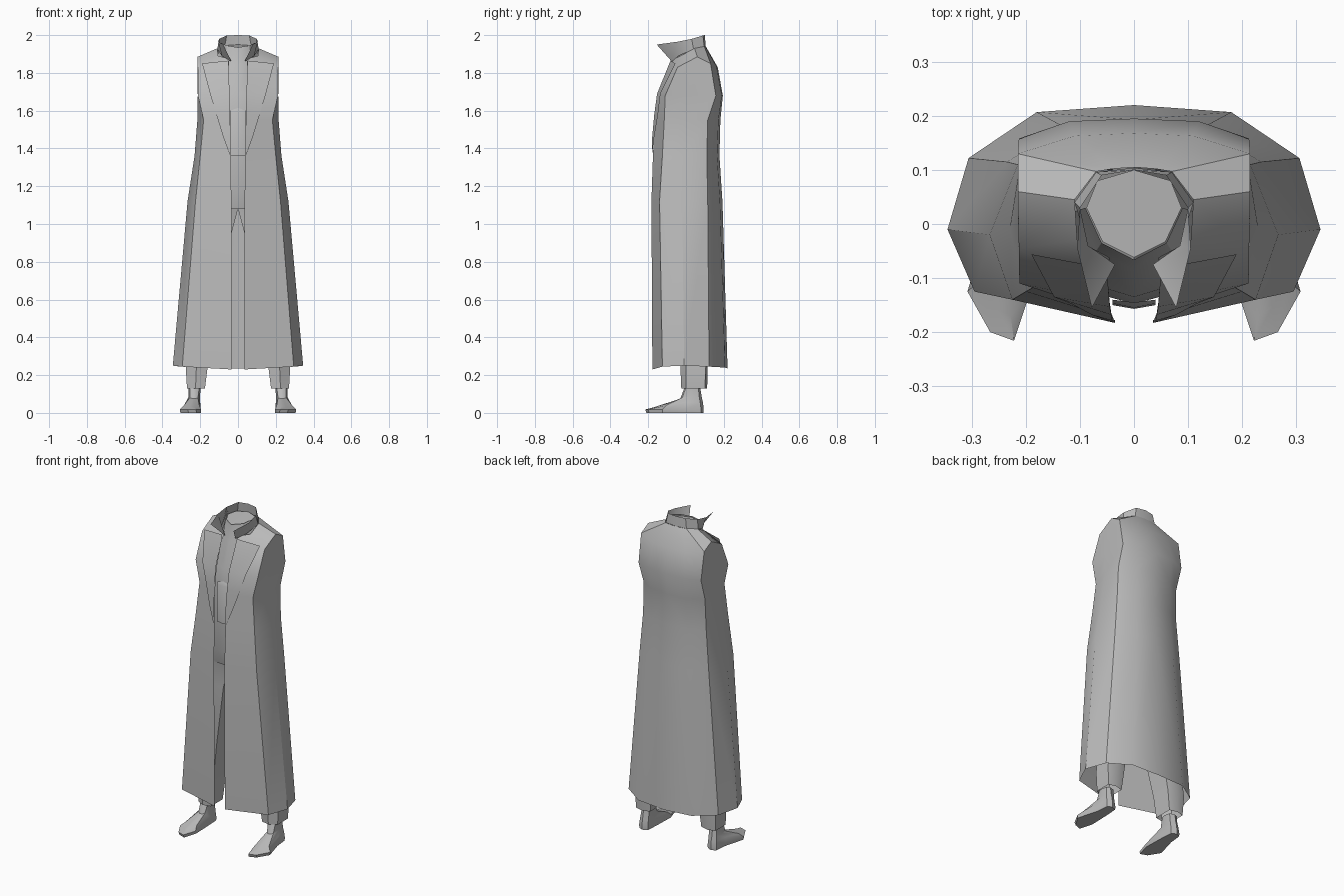
import bpy, bmesh, math

grey = bpy.data.materials.new("cloth grey")
grey.diffuse_color = (0.5, 0.5, 0.5, 1)


def build(name, verts, faces, mirror=True, angle=30, recalc=False):
    me = bpy.data.meshes.new(name)
    me.from_pydata(verts, [], faces)
    me.materials.append(grey)
    if recalc:
        bm = bmesh.new()
        bm.from_mesh(me)
        bmesh.ops.recalc_face_normals(bm, faces=bm.faces)
        bm.to_mesh(me)
        bm.free()
    ob = bpy.data.objects.new(name, me)
    bpy.context.collection.objects.link(ob)
    if mirror:
        m = ob.modifiers.new("Mirror", 'MIRROR')
        m.use_clip = True
        m.merge_threshold = 0.0005
    bpy.ops.object.select_all(action='DESELECT')
    ob.select_set(True)
    bpy.context.view_layer.objects.active = ob
    bpy.ops.object.shade_smooth_by_angle(angle=math.radians(angle))
    return ob


def loft(name, rows, closed=False, caps=False, **kw):
    """Skin a list of equal-length point rows."""
    n = len(rows[0])
    faces = []
    for r in range(len(rows) - 1):
        for i in range(n if closed else n - 1):
            j = (i + 1) % n
            faces.append((r * n + i, r * n + j, (r + 1) * n + j, (r + 1) * n + i))
    if caps:
        faces.append(tuple(range(n))[::-1])
        faces.append(tuple(range((len(rows) - 1) * n, len(rows) * n)))
    return build(name, [p for r in rows for p in r], faces, **kw)


def level(z, *xy):
    return [(x, y, z) for x, y in xy]


# Long coat: half sheet from the open front edge round to the back centre
coat = [
    [(.035, -.178, .23), (.295, -.125, .245), (.345, -.01, .25),
     (.306, .122, .245), (.18, .207, .24), (0, .22, .235)],
    level(1.12, (.035, -.183), (.225, -.14), (.267, -.02), (.235, .115), (.13, .18), (0, .193)),
    level(1.36, (.038, -.175), (.2, -.125), (.23, -.01), (.215, .11), (.12, .165), (0, .177)),
    level(1.55, (.042, -.165), (.182, -.115), (.215, 0), (.21, .115), (.12, .172), (0, .182)),
    level(1.68, (.045, -.145), (.212, -.11), (.213, 0), (.213, .158), (.12, .19), (0, .195)),
    [(.05, -.09, 1.83), (.213, -.045, 1.83), (.215, .06, 1.885),
     (.215, .13, 1.85), (.11, .163, 1.83), (0, .168, 1.83)],
    [(.045, -.062, 1.875), (.105, -.03, 1.89), (.11, .045, 1.93),
     (.07, .097, 1.94), (.04, .102, 1.94), (0, .105, 1.94)],
]
loft("coat", coat)

# Lapels lying just proud of the chest
loft("lapel", [
    [(.038, -.181, 1.36), (.045, -.18, 1.37)],
    [(.04, -.179, 1.46), (.078, -.168, 1.46)],
    [(.042, -.168, 1.58), (.115, -.148, 1.58)],
    [(.045, -.153, 1.69), (.148, -.135, 1.69)],
    [(.05, -.082, 1.865), (.19, -.056, 1.85)],
])

# Turned-up coat collar with pointed front tips
loft("collar", [
    [(.035, -.075, 1.86), (.085, -.04, 1.89), (.11, .04, 1.925), (.07, .096, 1.94), (0, .104, 1.94)],
    [(.078, -.155, 1.95), (.105, -.045, 1.965), (.1, .03, 1.98), (.06, .09, 1.998), (0, .1, 2.0)],
])

# Shirt front, neck band and neck opening
loft("shirt", [
    level(1.08, (0, -.11), (.1, -.1), (.18, -.03)),
    level(1.17, (0, -.135), (.1, -.115), (.19, -.03)),
    level(1.36, (0, -.145), (.1, -.12), (.19, -.03)),
    level(1.55, (0, -.148), (.1, -.12), (.17, -.02)),
    level(1.69, (0, -.135), (.1, -.105), (.17, 0)),
    level(1.84, (0, -.085), (.07, -.05), (.12, .02)),
    [(0, -.066, 1.935), (.06, -.035, 1.945), (.09, .03, 1.96)],
])
build("neck_cap", [(0, -.062, 1.93), (.058, -.033, 1.935), (.088, .03, 1.94),
                   (.068, .08, 1.945), (0, .1, 1.95)], [(0, 1, 2, 3, 4)])

# Narrow waistcoat panel between the lapels
loft("waistcoat_panel", [
    level(1.36, (0, -.157), (.04, -.15)),
    level(1.59, (0, -.155), (.04, -.147)),
    [(0, -.145, 1.615), (.04, -.14, 1.6)],
])

# Trouser legs joined at the crotch
loft("trouser_leg", [
    level(.13, (.175, -.015), (.225, -.025), (.27, 0), (.27, .1), (.225, .112), (.175, .1)),
    level(.25, (.16, -.02), (.22, -.03), (.277, 0), (.277, .105), (.22, .115), (.16, .105)),
    level(.55, (.11, -.05), (.18, -.065), (.24, 0), (.24, .1), (.18, .12), (.11, .1)),
    level(.93, (.04, -.085), (.11, -.1), (.2, -.02), (.2, .1), (.11, .14), (.04, .1)),
    level(1.08, (0, -.07), (.1, -.105), (.205, -.03), (.2, .1), (.11, .15), (0, .14)),
    level(1.17, (0, -.125), (.1, -.11), (.2, -.03), (.2, .09), (.11, .15), (0, .155)),
], closed=True, recalc=True)

# Shoes, splayed slightly outward, from sole up to the ankle
loft("shoe", [
    level(0, (.22, -.21), (.262, -.195), (.305, -.125), (.27, 0), (.262, .08),
          (.235, .093), (.205, .08), (.2, 0), (.196, -.13)),
    level(.018, (.222, -.216), (.266, -.2), (.308, -.125), (.272, 0), (.264, .08),
          (.235, .094), (.203, .08), (.198, 0), (.195, -.135)),
    [(.228, -.17, .03), (.255, -.155, .03), (.285, -.105, .04), (.272, 0, .055), (.262, .075, .055),
     (.235, .09, .055), (.205, .075, .055), (.2, 0, .055), (.205, -.11, .04)],
    [(.225, -.03, .075), (.24, -.03, .075), (.255, -.02, .08), (.262, .02, .085), (.258, .07, .085),
     (.235, .083, .085), (.205, .07, .085), (.202, .02, .085), (.212, -.02, .08)],
    level(.135, (.225, -.008), (.24, -.008), (.255, 0), (.262, .03), (.255, .065),
          (.235, .075), (.205, .065), (.197, .03), (.205, 0)),
], closed=True, caps=True, recalc=True)
